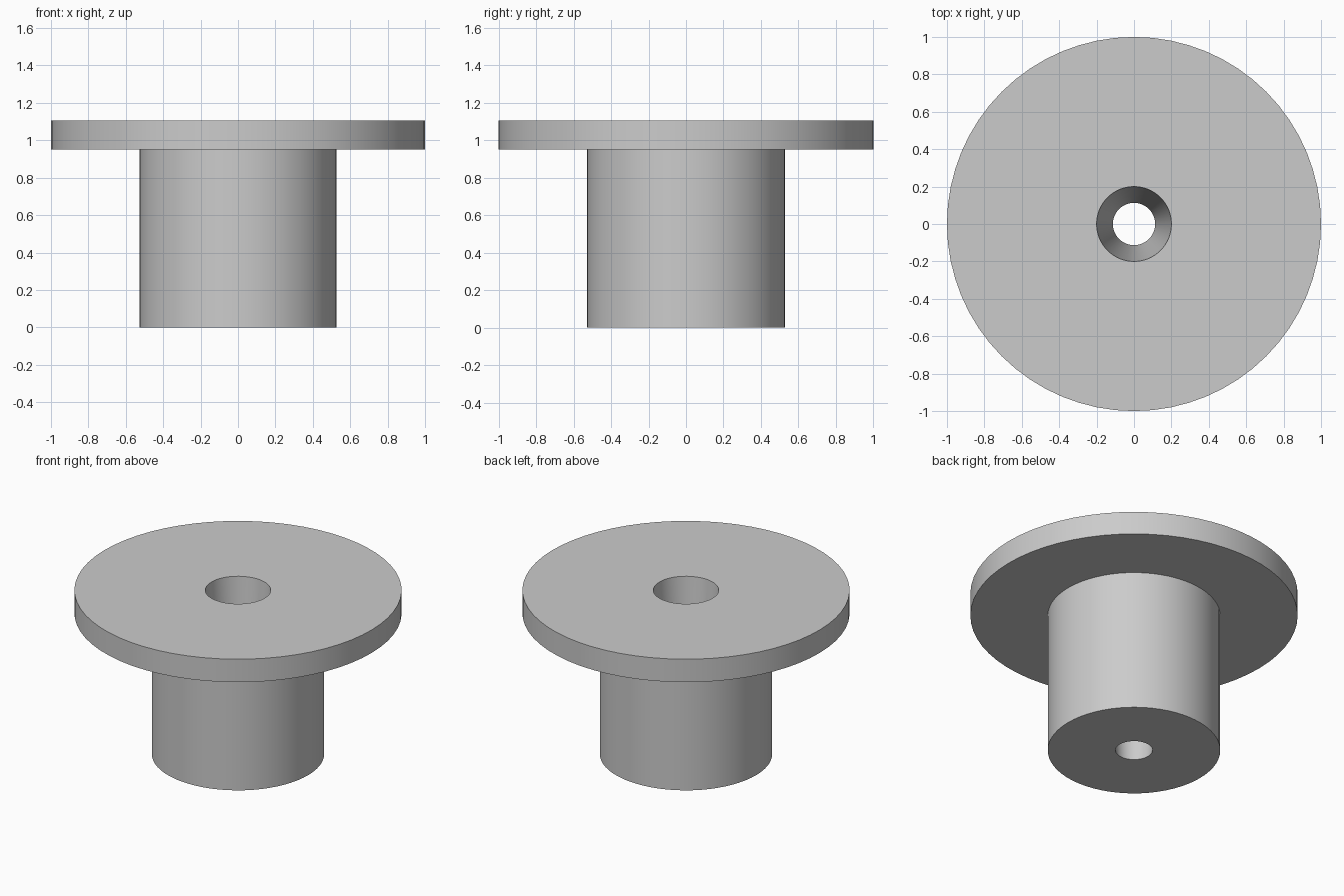
import bpy, bmesh, math
from mathutils import Vector

old = bpy.data.objects.get("Cube")
if old:
    bpy.data.objects.remove(old, do_unlink=True)

SEGMENTS = 64
TOP, FLANGE_BASE = 1.105, 0.95
FLANGE_R, STEM_R = 1.0, 0.527
BORE_TOP_R, BORE_BOTTOM_R = 0.2, 0.113

# Single grey finish
grey = bpy.data.materials.new("plain_grey")
grey.use_nodes = True
colour = (0.6, 0.6, 0.6, 1.0)
grey.diffuse_color = colour
grey.node_tree.nodes["Principled BSDF"].inputs["Base Color"].default_value = colour

# Closed half-section: tapered bore, stem and flange
profile = [
    (BORE_BOTTOM_R, 0), (STEM_R, 0), (STEM_R, FLANGE_BASE),
    (FLANGE_R, FLANGE_BASE), (FLANGE_R, TOP), (BORE_TOP_R, TOP),
]


def lathe(name, section, material):
    """Revolve a closed (radius, height) section around the z axis."""
    bm = bmesh.new()
    verts = [bm.verts.new((r, 0, z)) for r, z in section]
    edges = [bm.edges.new((v, verts[(i + 1) % len(verts)])) for i, v in enumerate(verts)]
    bmesh.ops.spin(bm, geom=verts + edges, cent=Vector(), axis=Vector((0, 0, 1)),
                   angle=math.tau, steps=SEGMENTS, use_merge=False)
    bmesh.ops.remove_doubles(bm, verts=bm.verts, dist=0.0001)
    bmesh.ops.recalc_face_normals(bm, faces=bm.faces)
    mesh = bpy.data.meshes.new(name)
    bm.to_mesh(mesh)
    bm.free()
    mesh.materials.append(material)
    obj = bpy.data.objects.new(name, mesh)
    bpy.context.collection.objects.link(obj)
    return obj


bushing = lathe("flanged_bushing", profile, grey)

# Smooth round walls, crisp rims
bpy.ops.object.select_all(action="DESELECT")
bushing.select_set(True)
bpy.context.view_layer.objects.active = bushing
bpy.ops.object.shade_smooth_by_angle(angle=math.radians(30))
